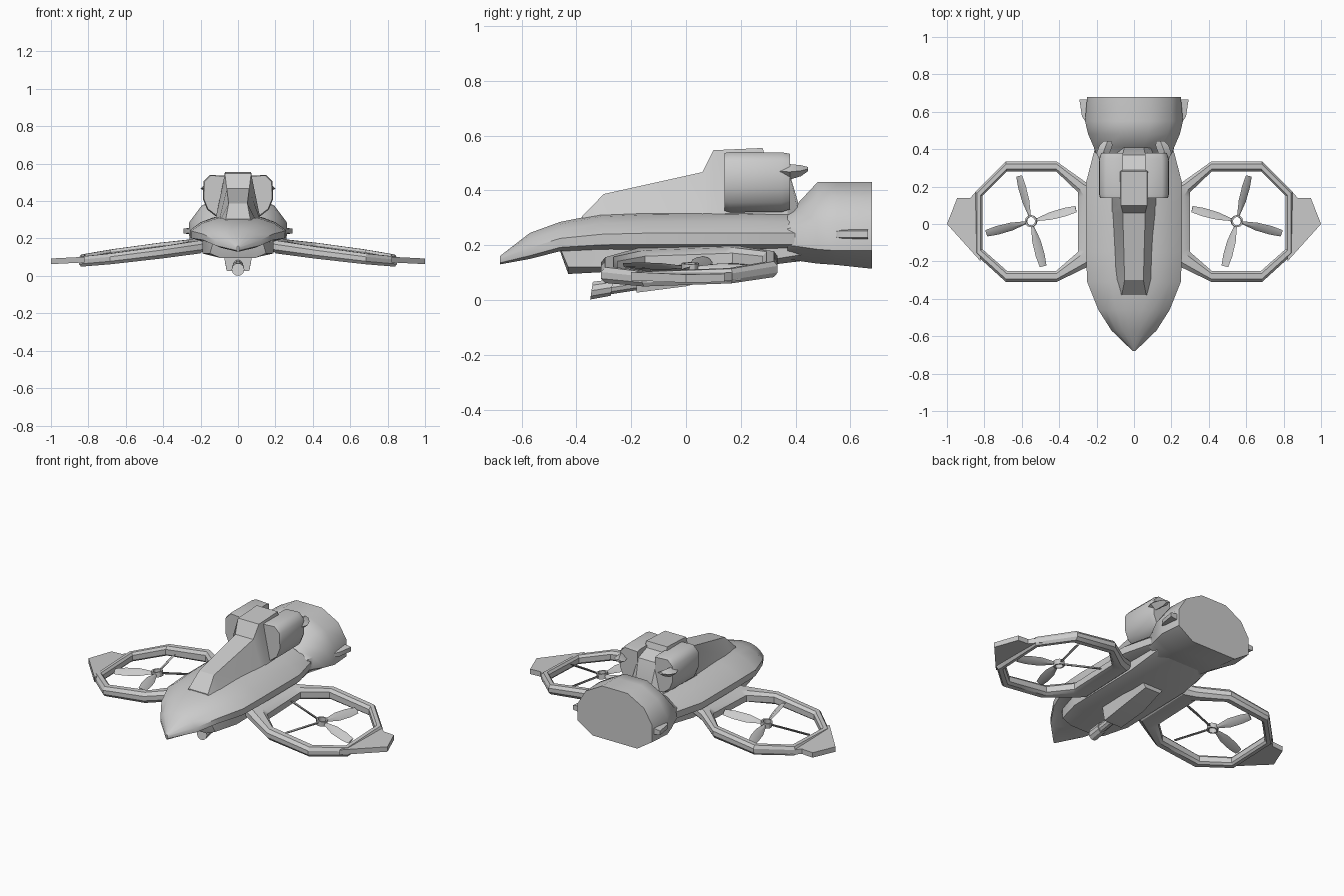
import bpy, bmesh
from math import radians, cos, sin, tau
from mathutils import Vector, Matrix

cube = bpy.data.objects.get("Cube")
if cube:
    bpy.data.objects.remove(cube)

hull_grey = bpy.data.materials.new("hull_grey")
hull_grey.use_nodes = True
GREY = (0.6, 0.6, 0.6, 1)
hull_grey.diffuse_color = GREY
hull_grey.node_tree.nodes["Principled BSDF"].inputs["Base Color"].default_value = GREY


def finish(name, bm, mirror=False, angle=30):
    bmesh.ops.recalc_face_normals(bm, faces=bm.faces)
    me = bpy.data.meshes.new(name)
    bm.to_mesh(me)
    bm.free()
    me.materials.append(hull_grey)
    me.shade_smooth()
    me.set_sharp_from_angle(angle=radians(angle))
    ob = bpy.data.objects.new(name, me)
    bpy.context.collection.objects.link(ob)
    if mirror:
        ob.modifiers.new("mirror", 'MIRROR')
    return ob


def loft(bm, rings, closed=False):
    """Skin a list of equal point rings; cap the ends or join last to first."""
    loops = [[bm.verts.new(p) for p in r] for r in rings]
    n = len(loops[0])
    pairs = list(zip(loops, loops[1:] + loops[:1]))
    for a, b in pairs if closed else pairs[:-1]:
        for i in range(n):
            j = (i + 1) % n
            bm.faces.new((a[i], a[j], b[j], b[i]))
    if not closed:
        bm.faces.new(loops[0])
        bm.faces.new(loops[-1])


def section(y, half):
    """Full cross-section from its +x half, listed top to bottom."""
    return [(x, y, z) for x, z in half] + [(-x, y, z) for x, z in reversed(half)]


def body(name, sections, angle=30):
    bm = bmesh.new()
    loft(bm, [section(y, half) for y, half in sections])
    return finish(name, bm, angle=angle)


# Fuselage: y, half width, crown height, side height, underside height
def hull(y, w, top, side, low):
    d = top - side
    return y, [(.22 * w, top), (.5 * w, side + .86 * d), (.78 * w, side + .53 * d),
               (w, side), (w * .99, side - (side - low) * .7), (w * .75, low)]


body("fuselage", [hull(*s) for s in (
    (-.68, .006, .16, .148, .13), (-.57, .12, .245, .19, .15),
    (-.46, .19, .285, .225, .178), (-.31, .25, .315, .24, .185),
    (-.15, .257, .322, .244, .185), (.22, .257, .325, .244, .185),
    (.42, .205, .32, .244, .185))])

# Belly pan beneath the fuselage
body("belly", [(y, [(w, .21), (w, side), (.6 * w, low)]) for y, w, side, low in (
    (-.46, .13, .19, .178), (-.43, .15, .12, .095), (-.28, .19, .12, .103),
    (.2, .19, .13, .115), (.42, .18, .165, .142))])

# Canopy spine rising into the air intake tower
body("canopy_spine", [(y, [(tw, z), (bw, .28)]) for y, tw, bw, z in (
    (-.38, .065, .075, .305), (-.30, .05, .105, .387), (.06, .06, .125, .467),
    (.10, .07, .125, .547), (.28, .07, .12, .555), (.29, .07, .12, .52),
    (.37, .06, .11, .49), (.42, .05, .1, .32))], angle=25)

# Flared tail housing
body("tail_housing", [
    (.37, [(.04, .318), (.13, .305), (.20, .26), (.205, .20), (.15, .15)]),
    (.41, [(.05, .355), (.14, .325), (.215, .27), (.215, .195), (.15, .143)]),
    (.48, [(.075, .43), (.18, .375), (.245, .285), (.24, .185), (.15, .133)]),
    (.55, [(.085, .43), (.195, .375), (.262, .285), (.26, .18), (.15, .128)]),
    (.68, [(.085, .43), (.195, .37), (.25, .28), (.25, .18), (.15, .114)])], angle=48)

# Engine pods beside the tower
bm = bmesh.new()
POD = [(.06, .535), (.15, .54), (.185, .505), (.187, .41), (.165, .355), (.12, .32), (.06, .32)]
rings = []
for y, s in ((.14, .96), (.16, 1), (.35, .99), (.38, .92)):
    rings.append([(.06 + (x - .06) * s, y, .46 + (z - .46) * s) for x, z in POD])
loft(bm, rings)
finish("engine_pods", bm, mirror=True, angle=48)

# Pointed exhaust vanes behind the pods
bm = bmesh.new()
loft(bm, [[(x - w, y, z), (x, y, z + h), (x + w, y, z), (x, y, z - h)] for x, y, z, w, h in (
    (.165, .32, .47, .012, .01), (.165, .38, .468, .035, .028),
    (.15, .42, .472, .035, .02), (.14, .445, .478, .02, .008))])
finish("exhaust_vanes", bm, mirror=True)

# Small fins on the tail sides
bm = bmesh.new()
loft(bm, [[(.23, y, .24 + h), (x, y, .24 + h * .6), (x, y, .24 - h * .6), (.23, y, .24 - h)]
          for y, x, h in ((.55, .262, .018), (.575, .278, .021), (.665, .292, .021))])
finish("tail_fins", bm, mirror=True)

# Gun mount and barrel under the belly
body("gun_mount", [(y, [(.08, .13), (w, z)]) for y, w, z in (
    (-.18, .06, .027), (0, .065, .05), (.16, .05, .09))])
bm = bmesh.new()
rings = []
for y, z, r in ((-.345, .034, .034), (-.27, .046, .032), (-.27, .046, .026), (-.14, .066, .026)):
    rings.append([(r * cos(tau * i / 10), y + .15 * r * sin(tau * i / 10),
                   z + r * sin(tau * i / 10)) for i in range(10)])
loft(bm, rings)
finish("gun_barrel", bm)


# Rotor guards: paired outer and inner outlines on a drooping plane, rooted in the hull
def plane_z(x, y):
    return .155 - .125 * (x - .26) + .035 * y


OUTER = [(.17, -.19), (.26, -.235), (.415, -.31), (.685, -.31), (.85, -.16),
         (.85, .17), (.685, .335), (.415, .335), (.26, .225), (.17, .19)]
INNER = [(.30, -.13), (.30, -.15), (.415, -.25), (.68, -.25), (.81, -.135),
         (.81, .15), (.68, .28), (.415, .28), (.30, .17), (.30, .14)]
rings = []
for f, h in ((0, .012), (.25, .03), (.75, .03), (1, .014),
             (1, -.02), (.75, -.032), (.25, -.032), (0, -.014)):
    ring = []
    for a, b in zip(OUTER, INNER):
        x, y = Vector(a).lerp(Vector(b), f)
        ring.append((x, y, plane_z(x, y) + h * (1.2 - .4 * x)))
    rings.append(ring)
bm = bmesh.new()
loft(bm, rings, closed=True)
finish("rotor_guards", bm, mirror=True)

# Flat winglets outside the guards
TIP = [(.82, -.2), (1, 0), (.945, .14), (.875, .14), (.82, .2)]
bm = bmesh.new()
loft(bm, [[(x, y, .078 + .05 * (1 - x) + h) for x, y in TIP] for h in (-.015, .015)])
finish("winglets", bm, mirror=True)

# Rotors: open hub with four twisted blades
HUB = Vector((.55, .015, plane_z(.55, .015)))
TILT = Matrix.Translation(HUB) @ Matrix.Rotation(radians(7), 4, 'Y')
bm = bmesh.new()
loft(bm, [[TILT @ Vector((r * cos(tau * i / 12), r * sin(tau * i / 12), z)) for i in range(12)]
          for r, z in ((.032, -.015), (.032, .015), (.023, .015), (.023, -.015))], closed=True)
for k in range(4):
    spin = TILT @ Matrix.Rotation(radians(75 + 90 * k), 4, 'Z')
    rings = []
    for r, chord, twist in ((.028, .009, 40), (.11, .026, 36), (.19, .027, 32), (.25, .02, 30)):
        turn = spin @ Matrix.Translation((r, 0, 0)) @ Matrix.Rotation(radians(twist), 4, 'X')
        rings.append([turn @ Vector(p) for p in (
            (0, -chord, 0), (0, 0, .006), (0, chord, 0), (0, 0, -.006))])
    loft(bm, rings)
finish("rotors", bm, mirror=True)
